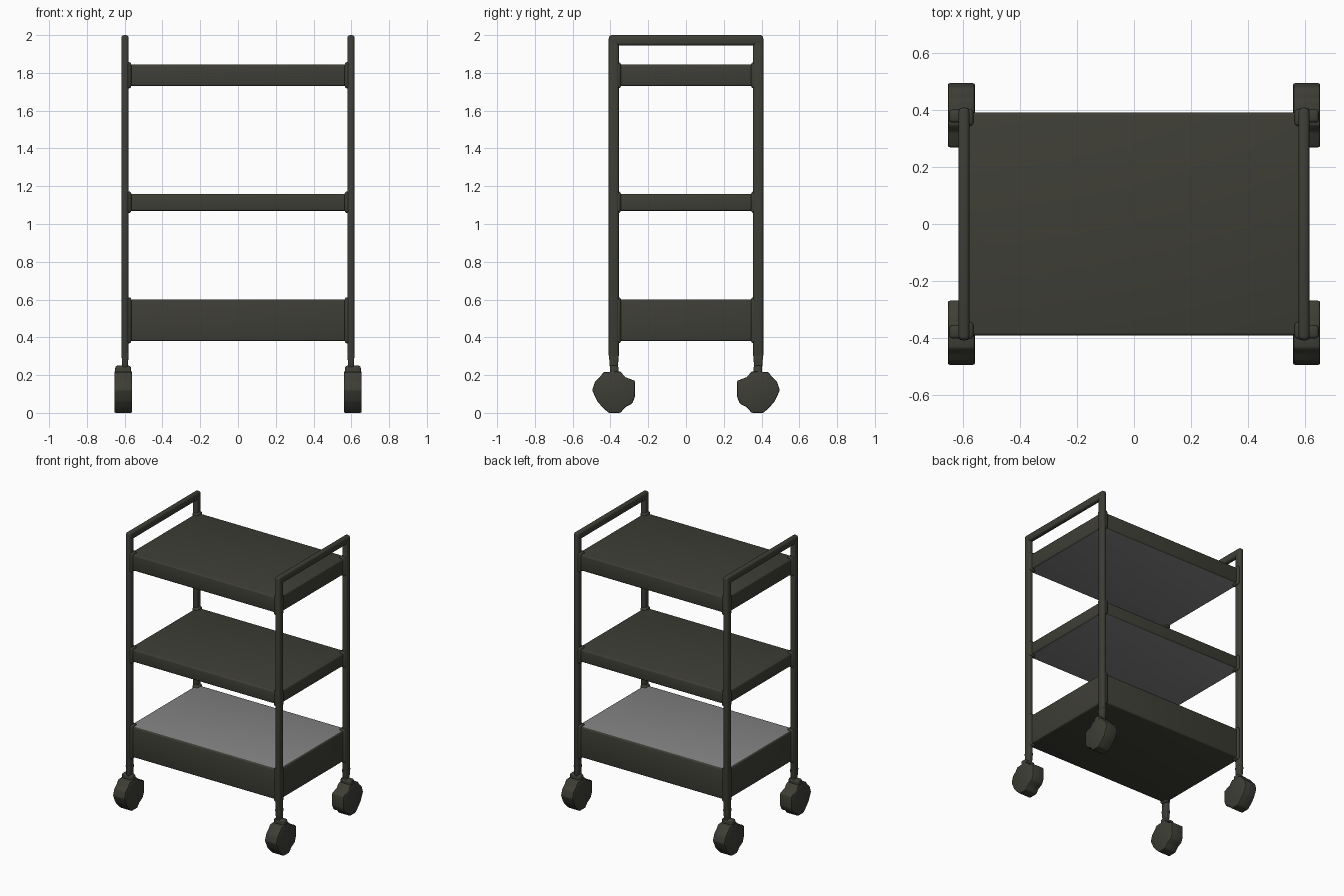
import bpy, bmesh, math

cube = bpy.data.objects.get("Cube")
if cube:
    bpy.data.objects.remove(cube, do_unlink=True)


def material(name, rgb):
    m = bpy.data.materials.new(name)
    m.use_nodes = True
    colour = (*rgb, 1)
    m.diffuse_color = colour
    m.node_tree.nodes["Principled BSDF"].inputs["Base Color"].default_value = colour
    return m


DARK = material("dark olive", (0.048, 0.048, 0.037))
GREY = material("mid grey", (0.23, 0.23, 0.23))


def finish(name, bm, bevel, segments=3, grey_side=0):
    """Round the edges, colour the grey side and make the object."""
    if bevel:
        bmesh.ops.bevel(bm, geom=bm.edges[:], offset=bevel, segments=segments,
                        profile=0.5, affect='EDGES', clamp_overlap=True)
    bmesh.ops.recalc_face_normals(bm, faces=bm.faces[:])
    bm.normal_update()
    for f in bm.faces:
        f.material_index = int(grey_side != 0 and f.normal.z * grey_side > 0.99)
    me = bpy.data.meshes.new(name)
    bm.to_mesh(me)
    bm.free()
    me.materials.append(DARK)
    if grey_side:
        me.materials.append(GREY)
    ob = bpy.data.objects.new(name, me)
    bpy.context.collection.objects.link(ob)
    bpy.ops.object.select_all(action='DESELECT')
    ob.select_set(True)
    bpy.context.view_layer.objects.active = ob
    bpy.ops.object.shade_smooth_by_angle(angle=math.radians(40))
    return ob


def box(name, x, y, z, bevel, grey_side=0, taper=1):
    """Box from (min, max) ranges; taper scales its lower end."""
    bm = bmesh.new()
    bmesh.ops.create_cube(bm, size=1)
    for v in bm.verts:
        k = taper if v.co.z < 0 else 1
        v.co = [(a + b) / 2 + c * s * (b - a) for (a, b), c, s in
                zip((x, y, z), v.co, (k, k, 1))]
    return finish(name, bm, bevel, grey_side=grey_side)


def mirrored(r, side):
    return tuple(sorted((r[0] * side, r[1] * side)))


# Shelves: the two upper ones are grey below, the deep tray is grey on top
SHELVES = {"top_shelf": (1.73, 1.845, -1),
           "middle_shelf": (1.07, 1.16, -1),
           "bottom_tray": (0.38, 0.6, 1)}
for name, (low, high, grey) in SHELVES.items():
    box(name, (-0.6, 0.6), (-0.392, 0.392), (low, high), 0.01, grey)

# Caster outline in (y, z), y measured outwards from the post centre
CASTER = [(-0.035, 0.22), (0.055, 0.216), (0.073, 0.19), (0.1, 0.165),
          (0.115, 0.12), (0.087, 0.06), (0.06, 0.03), (0.028, 0),
          (-0.035, 0), (-0.06, 0.03), (-0.098, 0.05), (-0.112, 0.085),
          (-0.112, 0.17), (-0.058, 0.19)]


def caster(name, sx, sy):
    bm = bmesh.new()
    rim = [bm.verts.new((sx * 0.56, sy * (0.382 + y), z)) for y, z in CASTER]
    face = bm.faces.new(rim)
    side = bmesh.ops.extrude_face_region(bm, geom=[face])["geom"]
    for v in side:
        if isinstance(v, bmesh.types.BMVert):
            v.co.x = sx * 0.655
    finish(name, bm, 0.007, 2)


# Frame and casters
for sx, xn in ((-1, "right"), (1, "left")):
    px = mirrored((0.579, 0.617), sx)
    box(f"{xn}_handle", px, (-0.408, 0.408), (1.945, 2.0), 0.014)
    for sy, yn in ((-1, "front"), (1, "back")):
        tag = f"{yn}_{xn}"
        py = mirrored((0.355, 0.409), sy)
        box(f"{tag}_post", px, py, (0.29, 1.995), 0.014)
        box(f"{tag}_post_foot", px, py, (0.24, 0.32), 0.008, taper=0.78)
        box(f"{tag}_stem", mirrored((0.582, 0.614), sx),
            mirrored((0.36, 0.402), sy), (0.15, 0.3), 0.008)
        box(f"{tag}_caster_collar", mirrored((0.566, 0.65), sx),
            mirrored((0.357, 0.403), sy), (0.19, 0.25), 0.012)
        caster(f"{tag}_caster", sx, sy)
        # Fillet sleeves joining each shelf to the post
        for name, (low, high, grey) in SHELVES.items():
            box(f"{tag}_{name}_sleeve", mirrored((0.565, 0.612), sx),
                mirrored((0.345, 0.404), sy), (low - 0.012, high + 0.012), 0.012)
